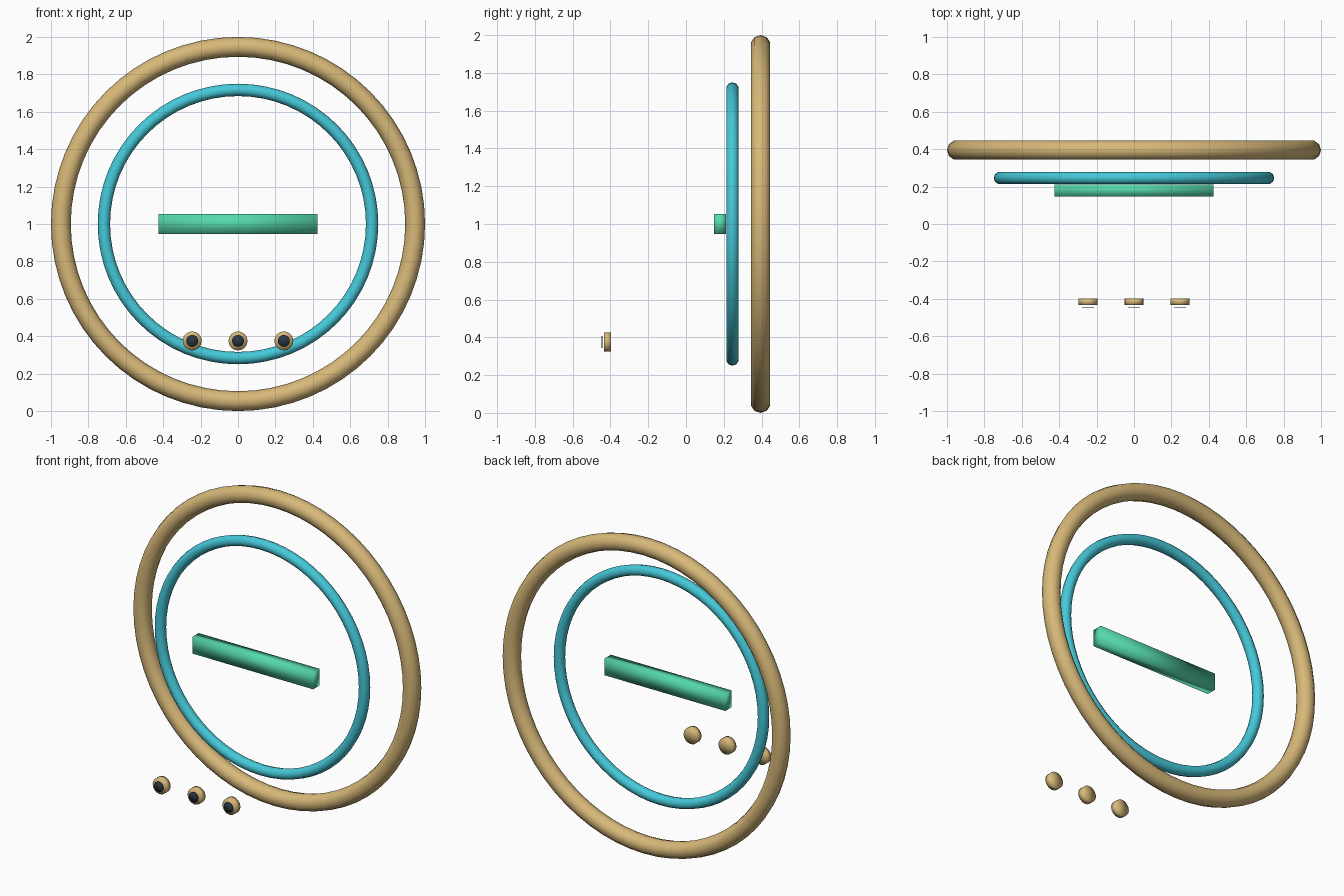
import bpy
from math import pi

cube = bpy.data.objects.get("Cube")
if cube:
    bpy.data.objects.remove(cube, do_unlink=True)


def material(name, rgb):
    mat = bpy.data.materials.new(name)
    mat.use_nodes = True
    color = (*rgb, 1)
    mat.diffuse_color = color
    mat.node_tree.nodes["Principled BSDF"].inputs["Base Color"].default_value = color
    return mat


gold = material("gold", (0.68, 0.48, 0.19))
cyan = material("cyan", (0.06, 0.58, 0.69))
green = material("green", (0.09, 0.69, 0.40))
dark = material("dark slate", (0.023, 0.037, 0.058))

FACING_FRONT = (pi / 2, 0, 0)


def finish(name, mat):
    obj = bpy.context.object
    obj.name = obj.data.name = name
    obj.data.materials.append(mat)
    bpy.ops.object.shade_smooth()
    return obj


def ring(name, mat, outer, tube, y):
    bpy.ops.mesh.primitive_torus_add(
        major_segments=64, minor_segments=10, major_radius=outer - tube,
        minor_radius=tube, location=(0, y, 1), rotation=FACING_FRONT)
    return finish(name, mat)


def disc(name, mat, radius, depth, x, y):
    bpy.ops.mesh.primitive_cylinder_add(
        vertices=16, radius=radius, depth=depth, end_fill_type='TRIFAN',
        location=(x, y, 0.375), rotation=FACING_FRONT)
    return finish(name, mat)


# Two upright rings, one behind the other
ring("outer_ring", gold, 1.0, 0.053, 0.395)
ring("inner_ring", cyan, 0.75, 0.033, 0.246)

# Horizontal bar floating at the centre, with soft shading
bpy.ops.mesh.primitive_cube_add(size=1, location=(0, 0.18, 1))
bpy.context.object.scale = (0.85, 0.064, 0.106)
bpy.ops.object.transform_apply(location=False, rotation=False, scale=True)
finish("center_bar", green)

# Row of three buttons, each with a thin dark plate in front
for side, x in (("right", -0.245), ("middle", 0), ("left", 0.245)):
    disc(f"{side}_button", gold, 0.051, 0.036, x, -0.416)
    disc(f"{side}_button_plate", dark, 0.032, 0.004, x, -0.445)
